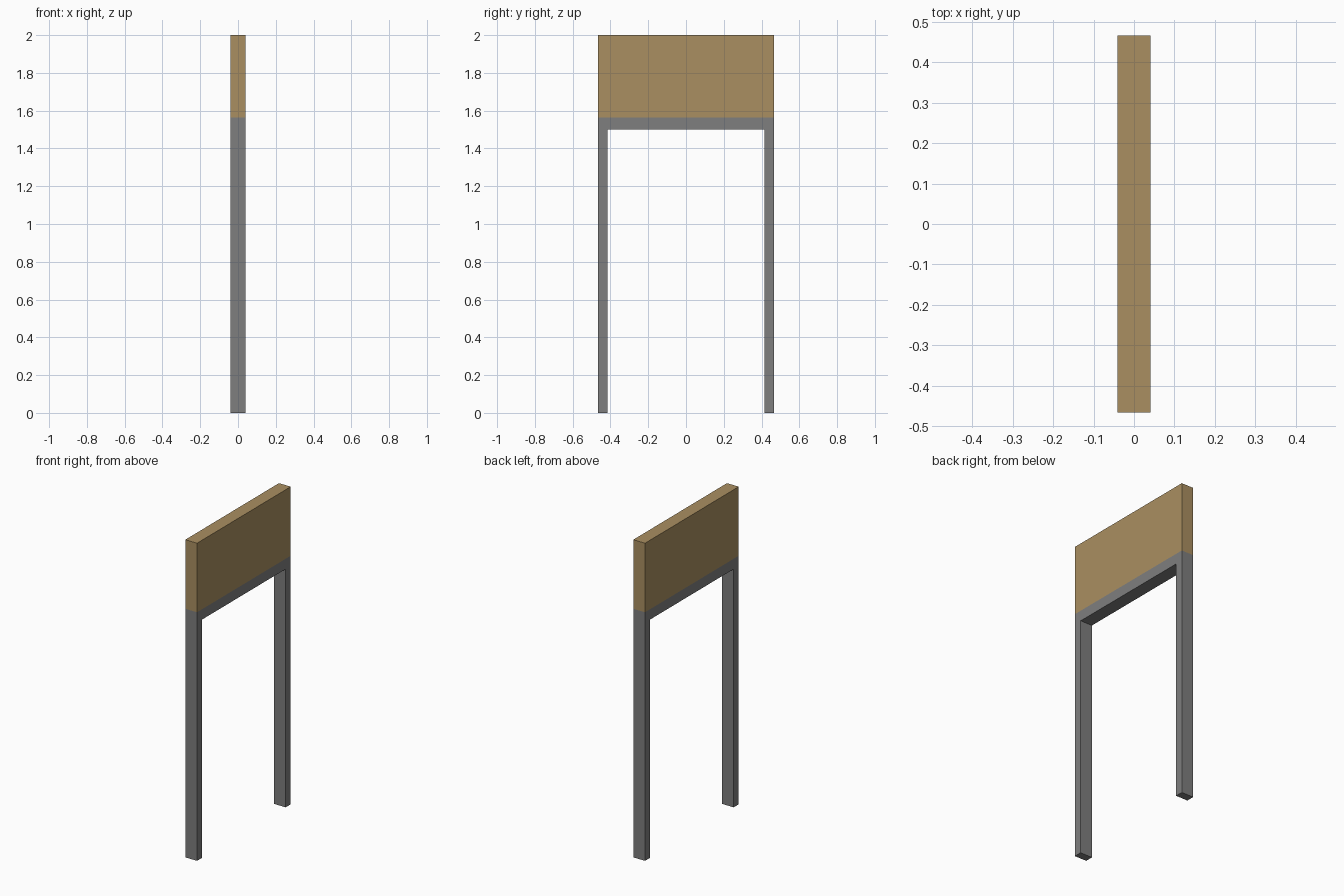
import bpy, bmesh

if "Cube" in bpy.data.objects:
    bpy.data.objects.remove(bpy.data.objects["Cube"])

HALF_DEPTH = 0.041    # half thickness along x
HALF_WIDTH = 0.466    # half width along y
INNER = 0.416         # inner face of the legs
BEAM_BOTTOM, BEAM_TOP, TOP = 1.50, 1.565, 2.0


def material(name, rgb):
    mat = bpy.data.materials.new(name)
    mat.diffuse_color = (*rgb, 1.0)
    mat.use_nodes = True
    mat.node_tree.nodes["Principled BSDF"].inputs["Base Color"].default_value = mat.diffuse_color
    return mat


def extrude_profile(name, points, mat):
    """Extrude a (y, z) outline along x, centred on x = 0."""
    bm = bmesh.new()
    face = bm.faces.new([bm.verts.new((-HALF_DEPTH, y, z)) for y, z in points])
    result = bmesh.ops.extrude_face_region(bm, geom=[face])
    verts = [g for g in result["geom"] if isinstance(g, bmesh.types.BMVert)]
    bmesh.ops.translate(bm, verts=verts, vec=(2 * HALF_DEPTH, 0, 0))
    bmesh.ops.recalc_face_normals(bm, faces=bm.faces)
    mesh = bpy.data.meshes.new(name)
    bm.to_mesh(mesh)
    bm.free()
    mesh.materials.append(mat)
    obj = bpy.data.objects.new(name, mesh)
    bpy.context.collection.objects.link(obj)
    return obj


grey = material("grey metal", (0.21, 0.21, 0.21))
tan = material("tan panel", (0.402, 0.275, 0.120))

# Door frame: two legs joined by a thin beam
half = [(HALF_WIDTH, BEAM_TOP), (HALF_WIDTH, 0), (INNER, 0), (INNER, BEAM_BOTTOM)]
extrude_profile("door_frame", half + [(-y, z) for y, z in reversed(half)], grey)

# Solid panel above the frame
extrude_profile("upper_panel", [(-HALF_WIDTH, BEAM_TOP), (HALF_WIDTH, BEAM_TOP),
                                (HALF_WIDTH, TOP), (-HALF_WIDTH, TOP)], tan)
